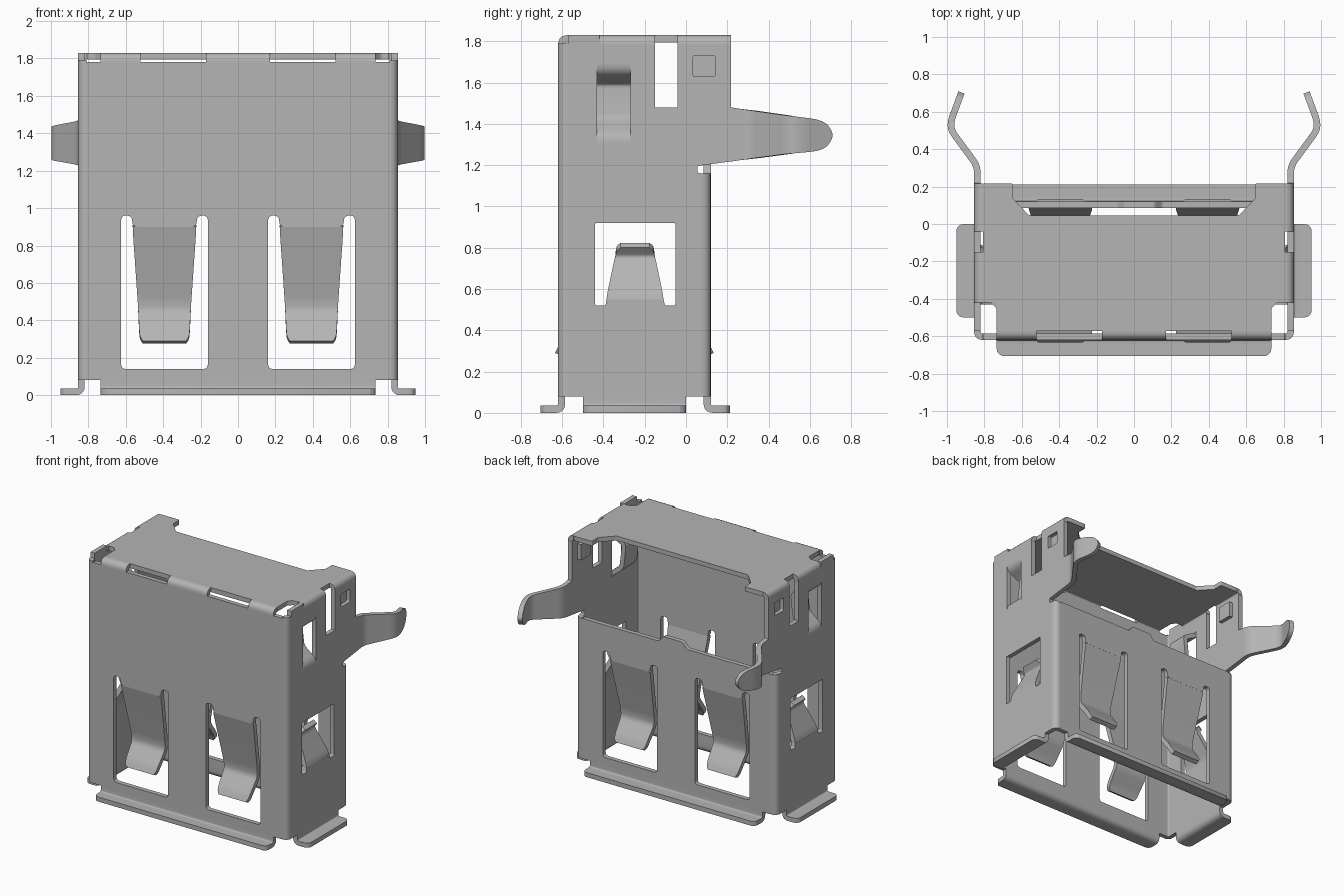
import bpy, bmesh, math
from mathutils import Vector, Matrix

cube = bpy.data.objects.get("Cube")
if cube:
    bpy.data.objects.remove(cube, do_unlink=True)

T = 0.035                                  # sheet thickness
X, YF, YB, ZT = 0.8375, -0.6025, 0.1025, 1.8125   # mid-planes of the walls
R = 0.03                                   # bend radius at mid-plane
XI, YFI, YBI, ZI = X - R, YF + R, YB - R, ZT - R

steel = bpy.data.materials.new("steel grey")
steel.use_nodes = True
steel.diffuse_color = (0.46, 0.46, 0.46, 1)
steel.node_tree.nodes["Principled BSDF"].inputs["Base Color"].default_value = (0.46, 0.46, 0.46, 1)
parts = []


# Each frame maps (along, up, outward) to the model
def front(u, v, o):
    return Vector((u, YF - o, v))


def back(u, v, o):
    return Vector((u, YB + o, v))


def top(u, v, o):
    return Vector((u, v, ZT + o))


def side(s):
    return lambda u, v, o: Vector((s * (X + o), u, v))


def add(name, data):
    ob = bpy.data.objects.new(name, data)
    bpy.context.scene.collection.objects.link(ob)
    data.materials.append(steel)
    parts.append(ob)
    return ob


def rounded(points, r, closed=False, steps=5):
    """Replace the corners of a path by short curves."""
    pts = [Vector(p) for p in points]
    n, out = len(pts), []
    for i, p in enumerate(pts):
        if not closed and i in (0, n - 1):
            out.append(p)
            continue
        ends = []
        for j in (i - 1, (i + 1) % n):
            d = pts[j] - p
            free = not closed and j in (0, n - 1)
            ends.append(p + d * min(r / d.length, 0.98 if free else 0.49))
        a, b = ends
        for k in range(steps + 1):
            t = k / steps
            out.append(a * (1 - t) ** 2 + p * (2 * t * (1 - t)) + b * t * t)
    return out


def plate(name, place, outline, holes=(), r=0.012, hole_r=0.027):
    """Flat sheet with cut-outs."""
    cu = bpy.data.curves.new(name, "CURVE")
    cu.dimensions, cu.fill_mode, cu.extrude = "2D", "BOTH", T / 2
    for loop, rad in [(outline, r)] + [(h, hole_r) for h in holes]:
        pts = rounded(loop, rad, True)
        sp = cu.splines.new("POLY")
        sp.points.add(len(pts) - 1)
        for q, p in zip(sp.points, pts):
            q.co = (p[0], p[1], 0, 1)
        sp.use_cyclic_u = True
    ob = add(name, cu)
    o = place(0, 0, 0)
    cols = [place(1, 0, 0) - o, place(0, 1, 0) - o, place(0, 0, 1) - o]
    m = Matrix(cols).transposed().to_4x4()
    m.translation = o
    ob.matrix_world = m


def strip(name, place, rows, r=0.04):
    """Bent sheet from rows of (low edge, high edge, position, outward)."""
    bm = bmesh.new()
    last = None
    for lo, hi, v, o in rounded(rows, r):
        pair = [bm.verts.new(place(lo, v, o)), bm.verts.new(place(hi, v, o))]
        if last:
            bm.faces.new((last[0], last[1], pair[1], pair[0]))
        last = pair
    me = bpy.data.meshes.new(name)
    bm.to_mesh(me)
    bm.free()
    mod = add(name, me).modifiers.new("thickness", "SOLIDIFY")
    mod.thickness, mod.offset, mod.use_even_offset = T, 0, True


def tongue(name, place, c, path):
    strip(name, place, [(c - w, c + w, v, o) for w, v, o in path], 0.03)


def flange(name, place, c, w, reach):
    z = T / 2
    tongue(name, place, c, [(w, 0.085, 0), (w, z, 0), (w, z, reach - 0.03),
                            (w - 0.01, z, reach - 0.01), (w - 0.03, z, reach)])


def rect(u0, u1, v0, v1):
    return [(u0, v0), (u1, v0), (u1, v1), (u0, v1)]


def mirror(half):
    return half + [(-u, v) for u, v in reversed(half)]


# Front and back walls with spring windows
def spring_window(c):
    half = [(0.232, 0.14), (0.232, 0.96), (0.175, 0.96), (0.17, 0.90)]
    return [(c + u, v) for u, v in mirror(half)]


windows = [spring_window(c) for c in (-0.393, 0.393)]
plate("front_wall", front, rect(-XI, XI, 0.08, 1.782), windows)
plate("back_wall", back, [(-XI, 0.08), (XI, 0.08), (XI, 1.16), (0.15, 1.16), (0.11, 1.205),
                          (-0.05, 1.205), (-0.09, 1.16), (-XI, 1.16)], windows)
spring = [(0.17, 0.905, 0), (0.168, 0.86, -0.01), (0.143, 0.50, -0.09), (0.14, 0.44, -0.09),
          (0.135, 0.335, -0.01), (0.13, 0.30, 0.008), (0.115, 0.283, 0.016)]
for label, place, reach in (("front", front, 0.1025), ("back", back, 0.11)):
    for c in (-0.393, 0.393):
        tongue(label + "_contact_spring", place, c, spring)
    flange(label + "_foot", place, 0, 0.735, reach)

# Top plate with corner reliefs and rear cut-out
plate("top_plate", top, mirror([(0.735, YFI), (0.735, -0.45), (0.765, -0.42), (XI, -0.42),
                                (XI, 0.2175), (0.65, 0.2175), (0.65, 0.14), (0.56, 0.045)]), r=0.008)


def top_front(a, v, o):
    return Vector((a, v, o))


for lo, hi in ((-0.735, -0.52), (-0.17, 0.17), (0.52, 0.735)):
    strip("top_front_bend", top_front, [(lo, hi, YF, ZI - 0.01), (lo, hi, YF, ZT), (lo, hi, YFI, ZT)], R)

# Side walls, latches and bends
wall = [(YFI, 0.08), (YBI, 0.08), (YBI, 1.16), (0.055, 1.165), (0.055, 1.195), (0.08, 1.2),
        (0.25, 1.222), (0.25, 1.475), (0.2175, 1.48), (0.2175, ZI), (-0.04, ZI), (-0.04, 1.48),
        (-0.15, 1.48), (-0.15, ZI), (-0.42, ZI), (-0.42, 1.83), (YFI, 1.83)]
side_window = [(-0.44, 0.52), (-0.39, 0.52), (-0.385, 0.55), (-0.108, 0.55),
               (-0.103, 0.52), (-0.052, 0.52), (-0.052, 0.92), (-0.44, 0.92)]
arm = [(1.222, 1.475, 0.245, 0), (1.23, 1.467, 0.31, 0), (1.255, 1.44, 0.50, 0.14),
       (1.26, 1.433, 0.55, 0.142), (1.268, 1.422, 0.63, 0.112), (1.285, 1.405, 0.67, 0.097),
       (1.305, 1.385, 0.69, 0.09), (1.335, 1.355, 0.703, 0.085)]
for s, label in ((1, "left_"), (-1, "right_")):
    place = side(s)
    plate(label + "wall", place, wall,
          [side_window, rect(-0.43, -0.27, 1.30, 1.70), rect(0.035, 0.14, 1.63, 1.73)], 0.003, 0.008)
    tongue(label + "contact_spring", place, -0.247,
           [(0.138, 0.545, 0), (0.135, 0.57, -0.005), (0.095, 0.76, -0.1),
            (0.09, 0.80, -0.065), (0.07, 0.812, -0.055)])
    tongue(label + "pressed_rib", place, -0.35,
           [(0.08, 1.705, 0), (0.08, 1.66, 0), (0.08, 1.60, -0.12), (0.08, 1.42, -0.10),
            (0.08, 1.34, 0), (0.08, 1.295, 0)])
    tongue(label + "tab_dimple", place, 0.0875,
           [(0.06, 1.62, -0.03), (0.06, 1.74, -0.03)])
    flange(label + "foot", place, -0.25, 0.25, 0.1125)
    strip(label + "latch_arm", lambda a, v, o: place(v, a, o), arm)

    def upright(a, v, o):
        return Vector((s * v, o, a))

    def across(a, v, o):
        return Vector((s * v, a, o))

    for yo, yi, h in ((YF, YFI, 1.79), (YB, YBI, 1.16)):
        strip(label + "corner_bend", upright,
              [(0.08, h, XI, yo), (0.08, h, X, yo), (0.08, h, X, yi)], R)
    for lo, hi in ((-0.42, -0.15), (-0.04, 0.2175)):
        strip(label + "top_bend", across, [(lo, hi, XI, ZT), (lo, hi, X, ZT), (lo, hi, X, ZI)], R)

# Turn everything into clean meshes with sharp sheet edges
bpy.ops.object.select_all(action="DESELECT")
for ob in parts:
    ob.select_set(True)
bpy.context.view_layer.objects.active = parts[0]
bpy.ops.object.convert(target="MESH")
for ob in parts:
    ob.data.transform(ob.matrix_world)
    ob.matrix_world = Matrix.Identity(4)
    bm = bmesh.new()
    bm.from_mesh(ob.data)
    bmesh.ops.remove_doubles(bm, verts=bm.verts, dist=0.0002)
    bmesh.ops.recalc_face_normals(bm, faces=bm.faces)
    bm.to_mesh(ob.data)
    bm.free()
bpy.ops.object.shade_smooth_by_angle(angle=math.radians(35))
